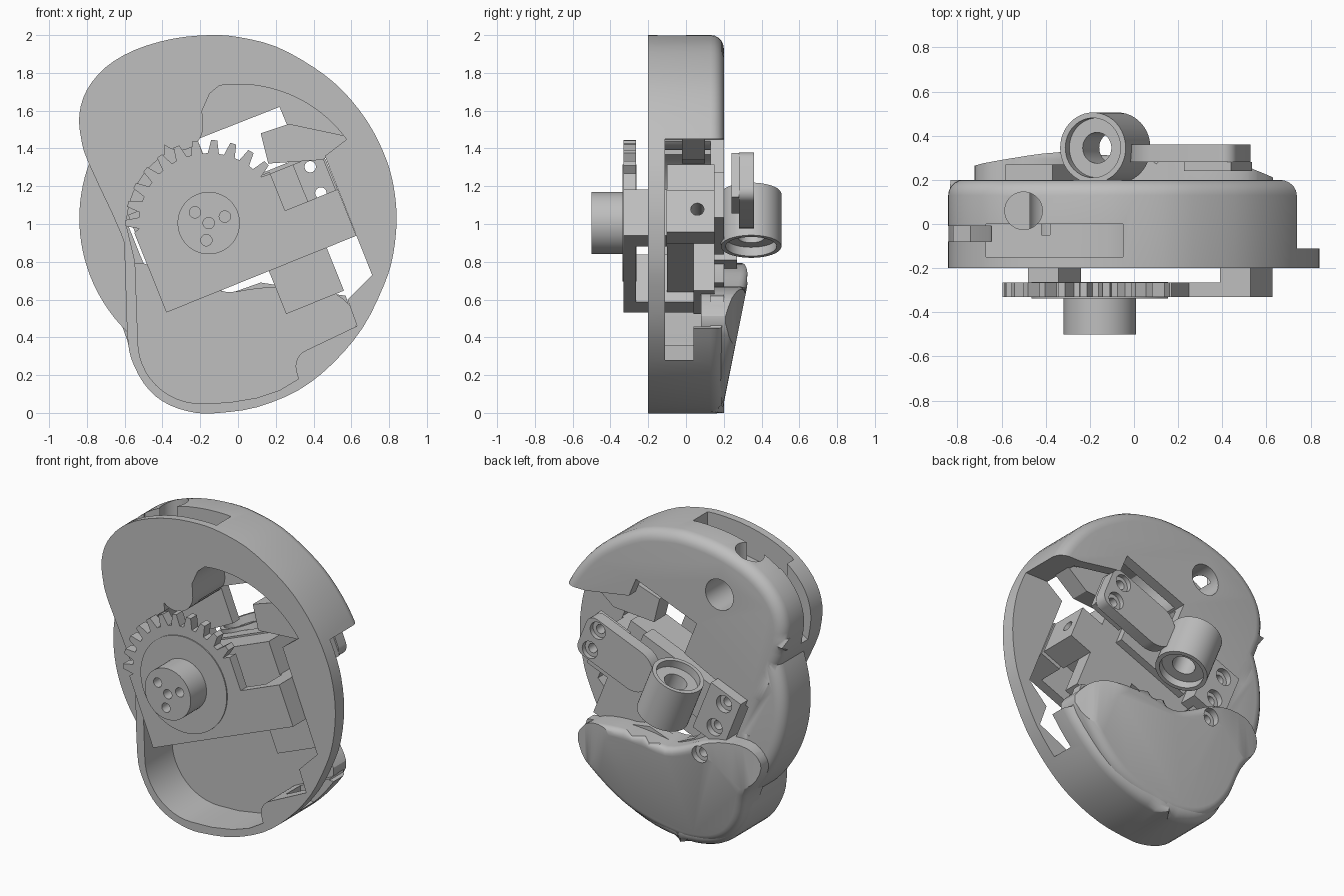
import bpy, bmesh, math
from mathutils import Vector, Matrix

if "Cube" in bpy.data.objects:
    bpy.data.objects.remove(bpy.data.objects["Cube"])

grey = bpy.data.materials.new("plain_grey")
grey.use_nodes = True
COLOUR = (0.52, 0.52, 0.52, 1)
grey.diffuse_color = COLOUR
grey.node_tree.nodes["Principled BSDF"].inputs["Base Color"].default_value = COLOUR

# The mechanism sits in a frame tilted about the gear axis
TILT = math.radians(22)
C, S = math.cos(TILT), math.sin(TILT)
AX, AZ = -0.155, 1.005


def uv(u, v):
    return (AX + u * C - v * S, AZ + u * S + v * C)


def finish(name, bm):
    bmesh.ops.recalc_face_normals(bm, faces=bm.faces)
    mesh = bpy.data.meshes.new(name)
    bm.to_mesh(mesh)
    bm.free()
    mesh.materials.append(grey)
    obj = bpy.data.objects.new(name, mesh)
    bpy.context.collection.objects.link(obj)
    return obj


def prism(name, pts, lo, hi, round_back=0, flat=False):
    """Extrude a closed (x, z) profile along y, or an (x, y) one along z if flat."""
    bm = bmesh.new()
    face = bm.faces.new([bm.verts.new((a, b, lo) if flat else (a, lo, b)) for a, b in pts])
    ext = bmesh.ops.extrude_face_region(bm, geom=[face])["geom"]
    top = [g for g in ext if isinstance(g, bmesh.types.BMVert)]
    for vert in top:
        vert.co[2 if flat else 1] = hi
    if round_back:
        rim = [e for e in bm.edges if e.verts[0] in top and e.verts[1] in top]
        bmesh.ops.bevel(bm, geom=rim, offset=round_back, segments=5,
                        profile=0.5, affect="EDGES")
    return finish(name, bm)


def box(name, u0, u1, v0, v1, y0, y1):
    return prism(name, [uv(u0, v0), uv(u1, v0), uv(u1, v1), uv(u0, v1)], y0, y1)


def cylinder(name, centre, direction, radius, depth, sides=48):
    bm = bmesh.new()
    rot = Vector(direction).to_track_quat("Z", "Y").to_matrix().to_4x4()
    bmesh.ops.create_cone(bm, cap_ends=True, segments=sides, radius1=radius, radius2=radius,
                          depth=depth, matrix=Matrix.Translation(centre) @ rot)
    return finish(name, bm)


def combine(obj, other, mode="DIFFERENCE"):
    mod = obj.modifiers.new("boolean", "BOOLEAN")
    mod.operation, mod.object, mod.solver = mode, other, "EXACT"
    bpy.context.view_layer.objects.active = obj
    bpy.ops.object.modifier_apply(modifier=mod.name)
    bpy.data.objects.remove(other)
    return obj


def screw_hole(obj, x, z, back, depth):
    # Wide recess at the back with a narrow through hole
    combine(obj, cylinder("cutter", (x, back, z), (0, 1, 0), 0.055, 0.08, 24))
    combine(obj, cylinder("cutter", (x, back - depth / 2, z), (0, 1, 0), 0.03, depth, 24))


def arc(cx, cz, r, a0, a1, n):
    return [(cx + r * math.cos(math.radians(a0 + (a1 - a0) * i / n)),
             cz + r * math.sin(math.radians(a0 + (a1 - a0) * i / n))) for i in range(n + 1)]


def smooth(pts, steps=3):
    """Closed Catmull-Rom curve through the points."""
    out = []
    for i in range(len(pts)):
        a, b, c, d = [Vector(pts[(i + k) % len(pts)]) for k in (-1, 0, 1, 2)]
        for j in range(steps):
            t = j / steps
            p = 0.5 * (2 * b + (c - a) * t + (2 * a - 5 * b + 4 * c - d) * t * t
                       + (3 * b - a - 3 * c + d) * t ** 3)
            out.append((p.x, p.y))
    return out


# Housing: rounded outline with a circular lobe behind the front rim
outline = [(.84, 1.03), (.82, 1.22), (.77, 1.38), (.68, 1.55), (.55, 1.71), (.4, 1.83),
           (.2, 1.94), (0, 1.99), (-.15, 2), (-.35, 1.98), (-.55, 1.92), (-.7, 1.83),
           (-.8, 1.71), (-.84, 1.58), (-.83, 1.45), (-.79, 1.32), (-.62, .95), (-.6, .82),
           (-.585, .4), (-.55, .25), (-.47, .12), (-.36, .04), (-.22, 0), (-.1, 0),
           (.1, .03), (.32, .12), (.5, .26), (.66, .45), (.77, .67), (.82, .83)]
housing = prism("housing", smooth(outline), -0.2, 0.2, 0.07)
combine(housing, prism("lobe", arc(0, 1.03, .84, 0, 357, 119), -0.08, 0.199, 0.07), "UNION")

# Front cavity, with a round boss hanging from its upper left edge
cavity = (arc(0, 1.03, .71, 36, 98, 20) + [(-.15, 1.69), (-.19, 1.6)]
          + arc(-.31, 1.515, .125, 10, -130, 12)
          + arc(-.135, .99, .455, 124, 180, 12) + [(-.545, .8)]
          + arc(-.2, .38, .33, 180, 270, 12)
          + [(-.05, .055), (.1, .08), (.22, .12), (.32, .18)]
          + arc(.4, .245, .095, 190, 115, 6)
          + [(.63, .46), (.58, .6), (.63, .65), (.71, .73), (.46, 1.36)])
combine(housing, prism("cutter", cavity, -0.4, 0.13))

# Open band across the back and the +x side
band = [(.95, .45), (.63, .45), (.57, .62), (.12, .69), (-.05, .63), (-.2, .7), (-.3, .8),
        uv(-.4, -.15), uv(-.4, .16), uv(.11, .2), uv(.11, .434),
        (.22, 1.62), (.27, 1.5), (.58, 1.45), (.95, 1.45)]
combine(housing, prism("cutter", band, -0.11, 0.6))
panel = [(.27, 1.53), (.12, 1.48), (.16, 1.32), (.45, 1.34), (.6, 1.46)]
inner_panel = prism("inner_panel", panel, -0.02, 0.1)

# Slot over the top shoulder, side groove, side window and cord hole
slot = [(-.67, 1.72), (-.67, 2.1), (-.05, 2.1), (-.05, 1.88), (-.12, 1.83), (-.38, 1.78)]
combine(housing, prism("cutter", slot, -0.15, 0))
groove = [(-.95, 1.32), (-.95, 1.95), (-.6, 1.95), (-.66, 1.65), (-.74, 1.45)]
combine(housing, prism("cutter", groove, -0.08, -0.01))
window = [(.42, .28), (.8, .28), (.8, .5), (.42, .5)]
combine(housing, prism("cutter", window, -0.11, 0.04))
combine(housing, cylinder("cutter", (-.38, .1, 1.68), (0, 1, 0), 0.1, 0.3))
combine(housing, cylinder("cutter", (-.5, .06, 1.92), (0, 0, 1), 0.085, 0.4))

# Lower back cover: rounded slab leaning outwards towards its top
low = [(.63, .47), (.58, .58), (.48, .645), (.3, .67), (.1, .66), (-.06, .64), (-.2, .69),
       (-.34, .76), (-.5, .79), (-.64, .78), (-.72, .7), (-.7, .59), (-.61, .45),
       (-.55, .27), (-.46, .14), (-.34, .06), (-.2, .025), (-.08, .025), (.1, .055),
       (.3, .135), (.48, .28)]
cover = prism("lower_cover", smooth(low), 0.08, 0.35, 0.05)
for vert in cover.data.vertices:
    if vert.co.y > 0.2:
        vert.co.y += 0.2 * (vert.co.z - 0.8)
plan = [(-.9, 0), (-.85, .2), (-.74, .26), (-.54, .3), (-.34, .325), (0, .335), (.25, .33),
        (.42, .29), (.56, .24), (.68, .17), (.7, 0)]
combine(cover, prism("profile", smooth(plan), -1, 2, flat=True), "INTERSECT")

# Gear plate: toothed sector joined to a square bracket
teeth = []
COUNT = 11
for i in range(COUNT):
    mid = 24 + i * 13.4
    for offset, r in ((-4.6, .37), (-2.1, .44), (2.1, .44), (4.6, .37)):
        a = math.radians(mid + offset)
        teeth.append(uv(r * math.cos(a), r * math.sin(a)))
plate = [uv(-.385, -.355), uv(.7, -.355), uv(.7, -.09), uv(.4, -.09), uv(.4, .12)]
gear = prism("gear_plate", plate + teeth + [uv(-.385, .1)], -0.33, -0.265)

# Bracket posts and servo
left_post = box("left_post", -.385, -.235, -.355, -.085, -.27, .04)
right_post = box("right_post", .55, .7, -.355, -.09, -.27, -.1)
servo = box("servo", -.35, .53, -.3, .12, -.1, .15)
servo_rest = box("servo_rest", .2, .53, -.6, -.29, .04, .15)
tab = box("servo_tab", .53, .69, -.33, -.09, -.1, .15)
tx, tz = uv(.6, -.2)
combine(tab, cylinder("cutter", (tx, .06, tz), (C, 0, S), .035, .4, 24))

# Front disc and hub with four holes
disc = cylinder("front_disc", (AX, -.3, AZ), (0, 1, 0), .31, .074, 64)
hub = cylinder("hub", (AX, -.415, AZ), (0, 1, 0), .165, .17)
holes = [(AX, AZ)] + [(AX + .092 * math.cos(a), AZ + .092 * math.sin(a))
                      for a in (math.radians(22 + 120 * k) for k in range(3))]
for x, z in holes:
    combine(hub, cylinder("cutter", (x, -.47, z), (0, 1, 0), .03, .12, 24))

# Rear tube, lying along the tilted upright axis
tc = Vector((-.13, .345, 1.02))
along = Vector((-S, 0, C))
tube = cylinder("rear_tube", tc, along, .16, .3)
combine(tube, cylinder("cutter", tc, along, .07, .5))
for end in (-1, 1):
    combine(tube, cylinder("cutter", tc + along * end * .15, along, .135, .1))
pedestal = box("tube_pedestal", -.12, .4, -.13, .13, .1, .2)

# Rear arm with rounded ends and two screw holes
bar = arc(.64, .08, .06, 0, 90, 6) + arc(.3, 0, .14, 90, 270, 16) + arc(.64, -.08, .06, -90, 0, 6)
rear_arm = prism("rear_arm", [uv(u, v) for u, v in bar], .28, .36)
spacer = box("arm_spacer", .46, .69, -.13, .12, .24, .281)
for v in (-.075, .075):
    x, z = uv(.61, v)
    screw_hole(rear_arm, x, z, .37, .3)
    combine(spacer, cylinder("cutter", (x, .26, z), (0, 1, 0), .03, .2, 24))

# Rear screw block and the third hole in the cover
block = box("screw_block", -.38, -.15, -.15, .2, .1, .27)
for part, v, back in ((block, .127, .27), (block, -.055, .27), (cover, -.245, .32)):
    x, z = uv(-.28, v)
    screw_hole(part, x, z, back, .3)

# Smooth shading with sharp edges kept
bpy.ops.object.select_all(action="DESELECT")
for obj in (housing, cover, gear, disc, hub, tube, rear_arm, spacer, block, tab):
    obj.select_set(True)
    bpy.context.view_layer.objects.active = obj
bpy.ops.object.shade_smooth_by_angle(angle=math.radians(32))
